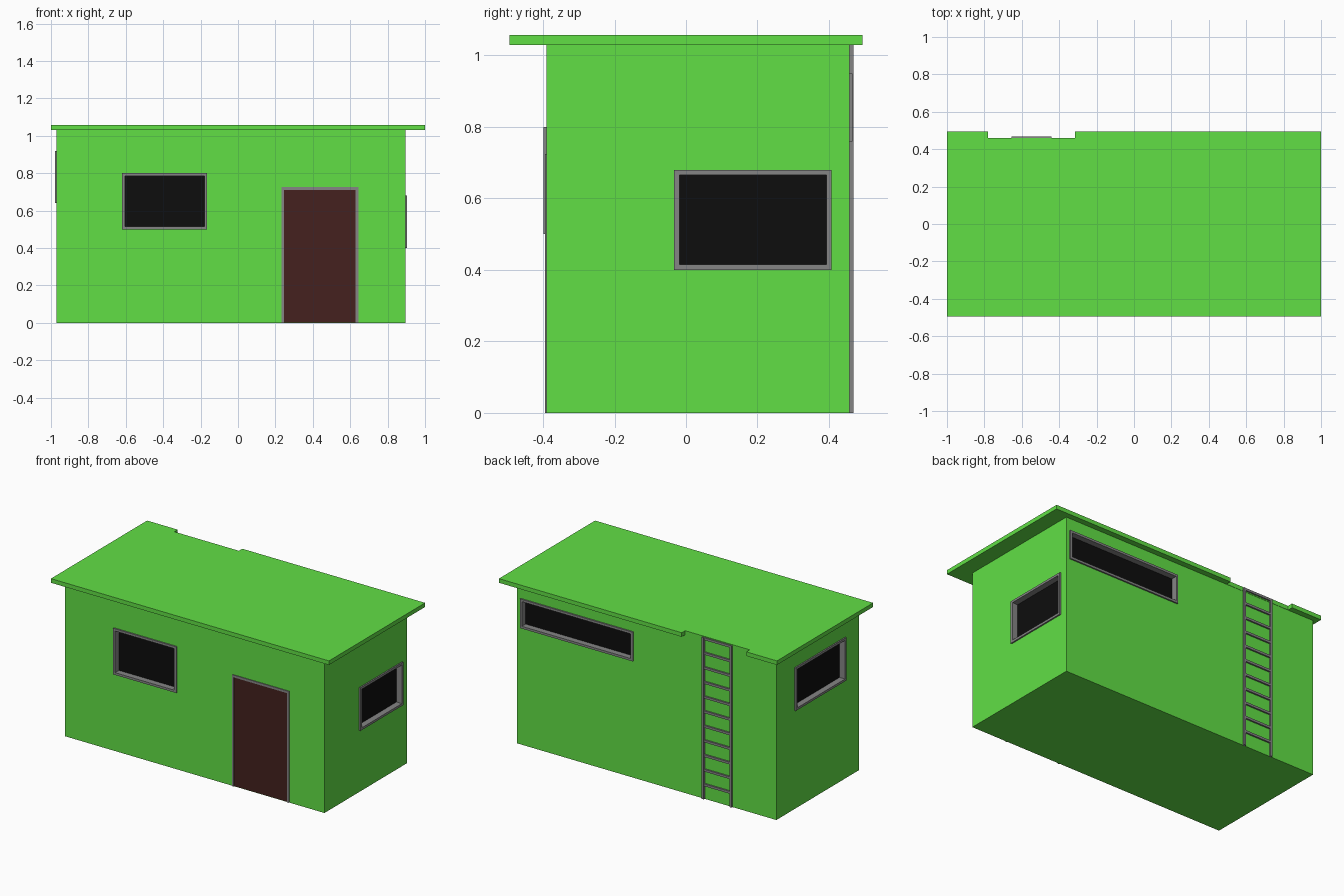
import bpy, bmesh
from math import pi
from mathutils import Matrix, Vector

if "Cube" in bpy.data.objects:
    bpy.data.objects.remove(bpy.data.objects["Cube"])


def material(name, r, g, b):
    m = bpy.data.materials.new(name)
    m.diffuse_color = (r, g, b, 1)
    m.use_nodes = True
    m.node_tree.nodes["Principled BSDF"].inputs["Base Color"].default_value = m.diffuse_color
    return m


GREEN = material("green_paint", 0.12, 0.74, 0.06)
GREY = material("grey_frame", 0.235, 0.235, 0.235)
BLACK = material("dark_glass", 0.004, 0.004, 0.004)
BROWN = material("brown_door", 0.058, 0.015, 0.013)

# Wall planes
X0, X1, Y0, Y1, TOP = -0.97, 0.895, -0.39, 0.457, 1.03


def add_box(bm, lo, hi):
    lo, hi = Vector(lo), Vector(hi)
    size = hi - lo
    mat = Matrix.Translation((lo + hi) / 2) @ Matrix.Diagonal((*size, 1))
    return bmesh.ops.create_cube(bm, size=1, matrix=mat)["verts"]


def finish(bm, name, *mats):
    bmesh.ops.recalc_face_normals(bm, faces=bm.faces)
    me = bpy.data.meshes.new(name)
    bm.to_mesh(me)
    bm.free()
    ob = bpy.data.objects.new(name, me)
    bpy.context.collection.objects.link(ob)
    for m in mats:
        me.materials.append(m)
    return ob


def boxes(name, mat, *parts):
    bm = bmesh.new()
    for lo, hi in parts:
        add_box(bm, lo, hi)
    return finish(bm, name, mat)


cutters = bmesh.new()


def window(name, centre, w, h, turn):
    """Framed window with recessed glass; local -y points out of the wall."""
    place = Matrix.Translation(centre) @ Matrix.Rotation(turn, 4, 'Z')
    bm = bmesh.new()
    add_box(bm, (-w / 2, -0.009, -h / 2), (w / 2, 0.034, h / 2))
    front = min(bm.faces, key=lambda f: f.calc_center_median().y)
    bmesh.ops.inset_region(bm, faces=[front], thickness=0.021)
    inner = bmesh.ops.extrude_discrete_faces(bm, faces=[front])["faces"][0]
    bmesh.ops.translate(bm, verts=inner.verts, vec=(0, 0.039, 0))
    inner.material_index = 1
    bm.transform(place)
    finish(bm, name, GREY, BLACK)
    # matching pocket in the wall
    e = 0.006
    vs = add_box(cutters, (-w / 2 + e, -0.05, -h / 2 + e), (w / 2 - e, 0.032, h / 2 - e))
    bmesh.ops.transform(cutters, matrix=place, verts=vs)


# Windows on all four sides
window("front_window", (-0.392, Y0, 0.65), 0.455, 0.30, 0)
window("right_window", (X1, 0.187, 0.54), 0.441, 0.28, pi / 2)
window("back_window", (0.463, Y1, 0.855), 0.813, 0.19, pi)
window("left_window", (X0, 0.01, 0.78), 0.52, 0.28, -pi / 2)

# Walls with window pockets cut in
walls = boxes("walls", GREEN, ((X0, Y0, 0), (X1, Y1, TOP)))
cutter = finish(cutters, "window_cutter")
cutter.hide_render = True
mod = walls.modifiers.new("pockets", 'BOOLEAN')
mod.operation, mod.solver, mod.object = 'DIFFERENCE', 'EXACT', cutter
bpy.context.view_layer.objects.active = walls
bpy.ops.object.modifier_apply(modifier=mod.name)
bpy.data.objects.remove(cutter)

# Roof slab with a notch for the ladder
outline = [(-1, -0.494), (1, -0.494), (1, 0.494), (-0.315, 0.494),
           (-0.315, Y1 + 0.002), (-0.78, Y1 + 0.002), (-0.78, 0.494), (-1, 0.494)]
bm = bmesh.new()
slab = bm.faces.new([bm.verts.new((x, y, TOP)) for x, y in outline])
up = bmesh.ops.extrude_face_region(bm, geom=[slab], use_keep_orig=True)["geom"]
bmesh.ops.translate(bm, verts=[v for v in up if isinstance(v, bmesh.types.BMVert)],
                    vec=(0, 0, 0.027))
finish(bm, "roof", GREEN)

# Door and its frame
boxes("door", BROWN, ((0.244, Y0 - 0.002, 0.003), (0.63, Y0 + 0.02, 0.711)))
F0, F1 = Y0 - 0.005, Y0 + 0.02
boxes("door_frame", GREY,
      ((0.232, F0, 0), (0.246, F1, 0.725)),
      ((0.628, F0, 0), (0.643, F1, 0.725)),
      ((0.246, F0, 0.71), (0.628, F1, 0.725)))

# Ladder on the back wall
L0, L1, B0, B1 = -0.655, -0.44, Y1 - 0.005, Y1 + 0.011
boxes("ladder_rails", GREY,
      ((L0, B0, 0), (L0 + 0.015, B1, 1.052)),
      ((L1 - 0.015, B0, 0), (L1, B1, 1.052)))
boxes("ladder_rungs", GREY, *[
    ((L0 + 0.015, B0, 0.095 * i - 0.008), (L1 - 0.015, B1 - 0.001, 0.095 * i + 0.007))
    for i in range(1, 12)])
